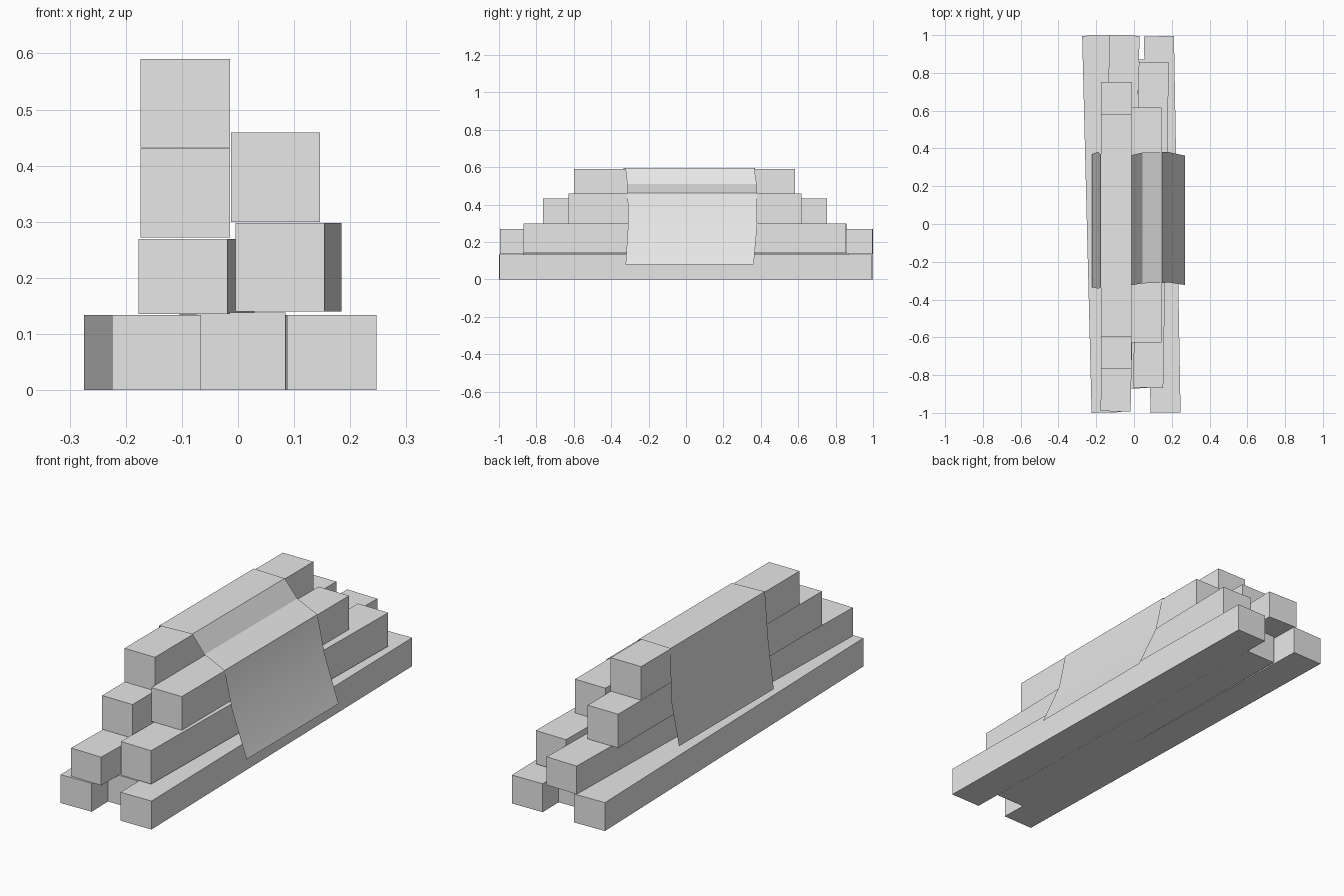
import bpy
import bmesh
from math import atan2, hypot
from mathutils import Matrix

cube = bpy.data.objects.get("Cube")
if cube:
    bpy.data.objects.remove(cube, do_unlink=True)

grey = bpy.data.materials.new("pale_grey")
grey.use_nodes = True
colour = (0.8, 0.8, 0.8, 1)
grey.diffuse_color = colour
grey.node_tree.nodes["Principled BSDF"].inputs["Base Color"].default_value = colour


def add_object(name, bm):
    mesh = bpy.data.meshes.new(name)
    bm.to_mesh(mesh)
    bm.free()
    mesh.materials.append(grey)
    obj = bpy.data.objects.new(name, mesh)
    bpy.context.collection.objects.link(obj)
    return obj


def beam(name, x_front, x_back, y_front, y_back, z_low, z_high, width=0.159):
    """Square timber running from front to back, slightly skewed in plan."""
    dx, dy = x_back - x_front, y_back - y_front
    bm = bmesh.new()
    bmesh.ops.create_cube(bm, size=1)
    size = Matrix.Diagonal((width, hypot(dx, dy), z_high - z_low, 1))
    turn = Matrix.Rotation(-atan2(dx, dy), 4, 'Z')
    centre = ((x_front + x_back) / 2, (y_front + y_back) / 2, (z_low + z_high) / 2)
    bm.transform(Matrix.Translation(centre) @ turn @ size)
    obj = add_object(name, bm)
    obj.data.update()
    return obj


# Bottom row
beam("bottom_right_beam", -0.145, -0.195, -0.998, 0.998, 0, 0.134)
beam("bottom_middle_beam", 0.005, -0.025, -0.87, 0.87, 0, 0.138)
beam("bottom_left_beam", 0.167, 0.132, -0.998, 0.994, 0, 0.134)

# Second row
beam("second_right_beam", -0.098, -0.05, -0.992, 0.998, 0.136, 0.269)
beam("second_left_beam", 0.075, 0.105, -0.867, 0.857, 0.14, 0.298)

# Upper rows
beam("third_right_beam", -0.094, -0.094, -0.765, 0.753, 0.272, 0.431)
beam("third_left_beam", 0.067, 0.067, -0.628, 0.618, 0.3, 0.459)
beam("top_beam", -0.094, -0.094, -0.598, 0.582, 0.432, 0.59)

# Cloth draped over the stack: x, z, front y and back y of each fold
folds = [
    (-0.223, 0.147, -0.335, 0.37),
    (-0.19, 0.36, -0.342, 0.382),
    (-0.177, 0.595, -0.335, 0.37),
    (-0.012, 0.595, -0.324, 0.365),
    (0.045, 0.51, -0.314, 0.378),
    (0.148, 0.462, -0.312, 0.38),
    (0.186, 0.285, -0.31, 0.38),
    (0.271, 0.08, -0.323, 0.362),
]
bm = bmesh.new()
rows = [(bm.verts.new((x, y0, z)), bm.verts.new((x, y1, z))) for x, z, y0, y1 in folds]
for (a, b), (c, d) in zip(rows, rows[1:]):
    bm.faces.new((a, c, d, b))
cloth = add_object("draped_cloth", bm)
bpy.ops.object.select_all(action='DESELECT')
cloth.select_set(True)
bpy.context.view_layer.objects.active = cloth
bpy.ops.object.shade_smooth_by_angle(angle=0.4)
